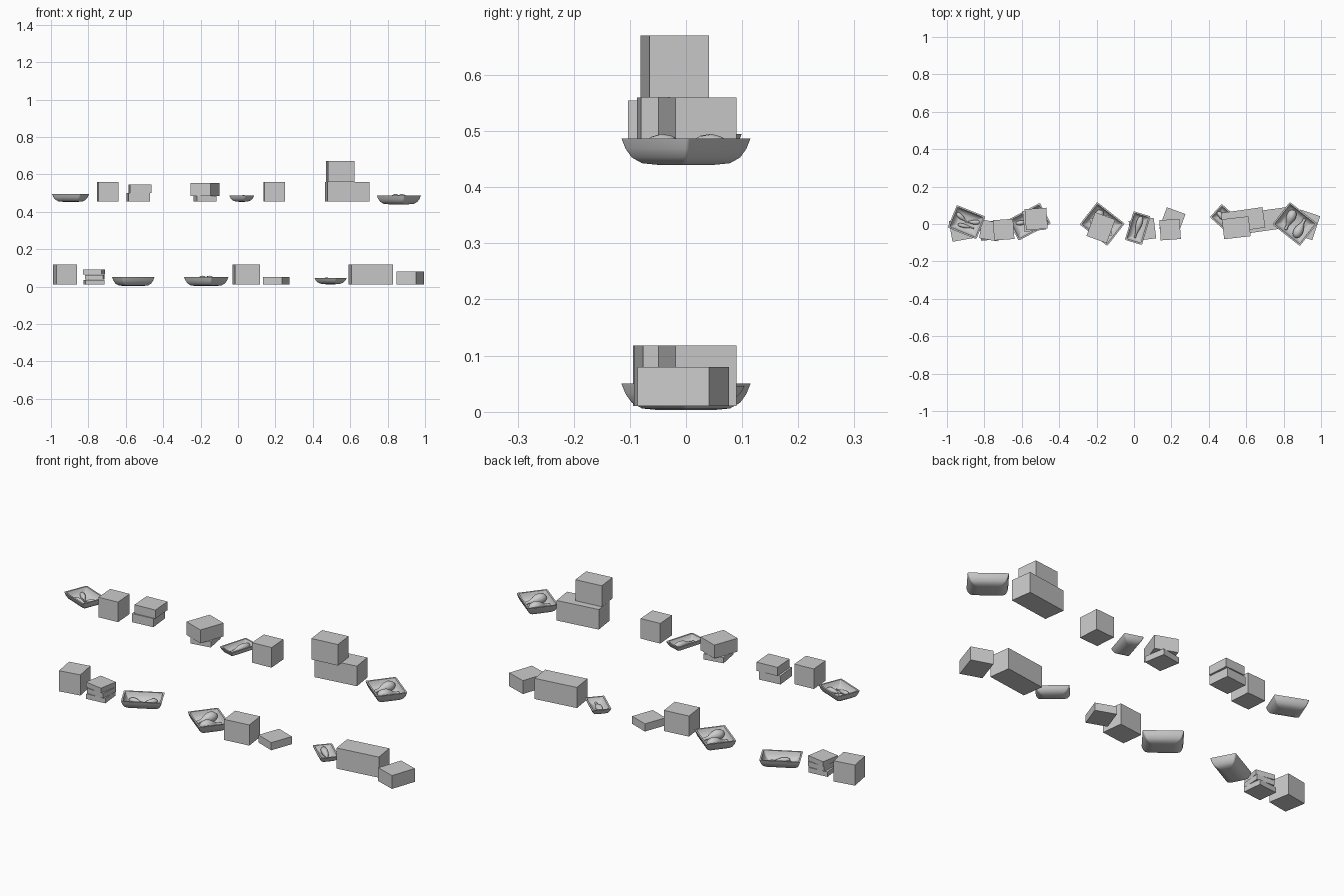
import bpy, bmesh, math
from mathutils import Matrix, Vector

if "Cube" in bpy.data.objects:
    bpy.data.objects.remove(bpy.data.objects["Cube"])


def finish(bm, name, smooth=False):
    bmesh.ops.recalc_face_normals(bm, faces=bm.faces)
    me = bpy.data.meshes.new(name)
    bm.to_mesh(me)
    bm.free()
    ob = bpy.data.objects.new(name, me)
    bpy.context.collection.objects.link(ob)
    if smooth:
        bpy.ops.object.select_all(action='DESELECT')
        ob.select_set(True)
        bpy.context.view_layer.objects.active = ob
        bpy.ops.object.shade_smooth_by_angle(angle=math.radians(40))
    return ob


def place(ob, x, y, z, deg):
    ob.matrix_world = Matrix.Translation((x, y, z)) @ Matrix.Rotation(math.radians(deg), 4, 'Z')


def box(name, x, y, z0, z1, w, d, deg):
    bm = bmesh.new()
    bmesh.ops.create_cube(bm, size=1)
    bmesh.ops.scale(bm, vec=(w, d, z1 - z0), verts=bm.verts)
    place(finish(bm, name), x, y, (z0 + z1) / 2, deg)


def loft(bm, rings):
    loops = [[bm.verts.new(p) for p in r] for r in rings]
    for a, b in zip(loops, loops[1:]):
        n = len(a)
        for i in range(n):
            bm.faces.new((a[i], a[(i + 1) % n], b[(i + 1) % n], b[i]))
    bm.faces.new(loops[0])
    bm.faces.new(loops[-1])


def rounded_rect(w, d, r, z):
    pts = []
    for k, (sx, sy) in enumerate([(1, 1), (-1, 1), (-1, -1), (1, -1)]):
        for j in range(4):
            a = math.radians(90 * k + 30 * j)
            pts.append((sx * (w / 2 - r) + r * math.cos(a), sy * (d / 2 - r) + r * math.sin(a), z))
    return pts


def tray(name, x, y, z, w, d, h, deg, pieces):
    # curved shell: outside upwards, over the rim, then down to the inner floor
    prof = [(.046, 0), (.026, .06), (.013, .28), (.005, .62), (0, 1),
            (.008, 1), (.013, .64), (.022, .35), (.034, .18)]
    bm = bmesh.new()
    loft(bm, [rounded_rect(w - 2 * i, d - 2 * i, .006, t * h) for i, t in prof])
    place(finish(bm, name, True), x, y, z, deg)
    # meat pieces in tray coordinates: offset, heading, length, radius
    rot = Matrix.Rotation(math.radians(deg), 3, 'Z')
    for px, py, a, length, r in pieces:
        p = rot @ Vector((px, py, 0))
        drumstick(name + "_meat", x + p.x, y + p.y, z + h * .15 + r * .85, length, r, deg + a)


def drumstick(name, x, y, z, length, r, deg):
    # fat end at -x, bone end at +x
    prof = [(-.5, .12), (-.47, .5), (-.38, .82), (-.22, 1), (-.05, .92), (.1, .65),
            (.22, .38), (.36, .26), (.42, .34), (.48, .3), (.5, .1)]
    bm = bmesh.new()
    rings = []
    for t, s in prof:
        zc = -.45 * r * max(0, t + .1) / .6
        rings.append([(t * length, s * r * math.cos(a), zc + s * r * math.sin(a))
                      for a in [i * math.tau / 16 for i in range(16)]])
    loft(bm, rings)
    place(finish(bm, name, True), x, y, z, deg)


# contents of the three tray kinds
PAIR = [(-.035, .0, -75, .115, .026), (.035, .0, 100, .115, .026)]
SINGLE = [(0, .005, -90, .12, .017)]
WINGS = [(-.03, .012, -20, .08, .013), (.03, .012, 200, .08, .013), (.005, -.022, 8, .09, .011)]

# lower row
box("carton_a", -.925, -.03, .01, .118, .112, .112, 10)
for i, (a, w, dx) in enumerate([(6, .104, 0), (-4, .098, .004), (-10, .1, 0)]):
    box("thin_packet", -.77 + dx, -.035, .01 + i * .027, .036 + i * .027, w, .1, a)
tray("wing_tray_low", -.56, .012, .003, .195, .125, .047, 28, WINGS)
tray("pair_tray_low", -.17, 0, .003, .187, .152, .047, -38, PAIR)
box("carton_b", .045, -.03, .01, .118, .135, .11, 7)
box("flat_packet", .205, .015, .01, .05, .106, .12, -20)
tray("single_tray_low", .495, .02, .012, .095, .155, .034, 48, SINGLE)
box("long_carton_low", .71, .02, .01, .118, .225, .11, 8)
box("packet_low", .922, -.005, .01, .08, .11, .135, -18.6)

# upper row
tray("wing_tray_high", -.895, .01, .453, .165, .13, .042, -22, WINGS)
box("carton_c", -.697, -.03, .455, .56, .108, .108, 4)
box("packet_lower", -.533, .02, .455, .5, .116, .112, 6)
box("packet_upper", -.523, .027, .5, .545, .116, .112, 4)
box("thin_packet_high", -.177, -.015, .455, .485, .105, .11, 10)
box("packet_high", -.177, -.02, .485, .555, .115, .135, -20)
tray("single_tray_high", .02, -.022, .453, .095, .16, .034, -17, SINGLE)
box("carton_d", .193, -.03, .455, .56, .108, .108, 4)
box("long_carton_high", .583, .02, .455, .56, .225, .11, 8)
box("carton_on_top", .547, -.02, .56, .67, .143, .107, 6.5)
tray("pair_tray_high", .86, 0, .44, .187, .152, .047, -38, PAIR)
